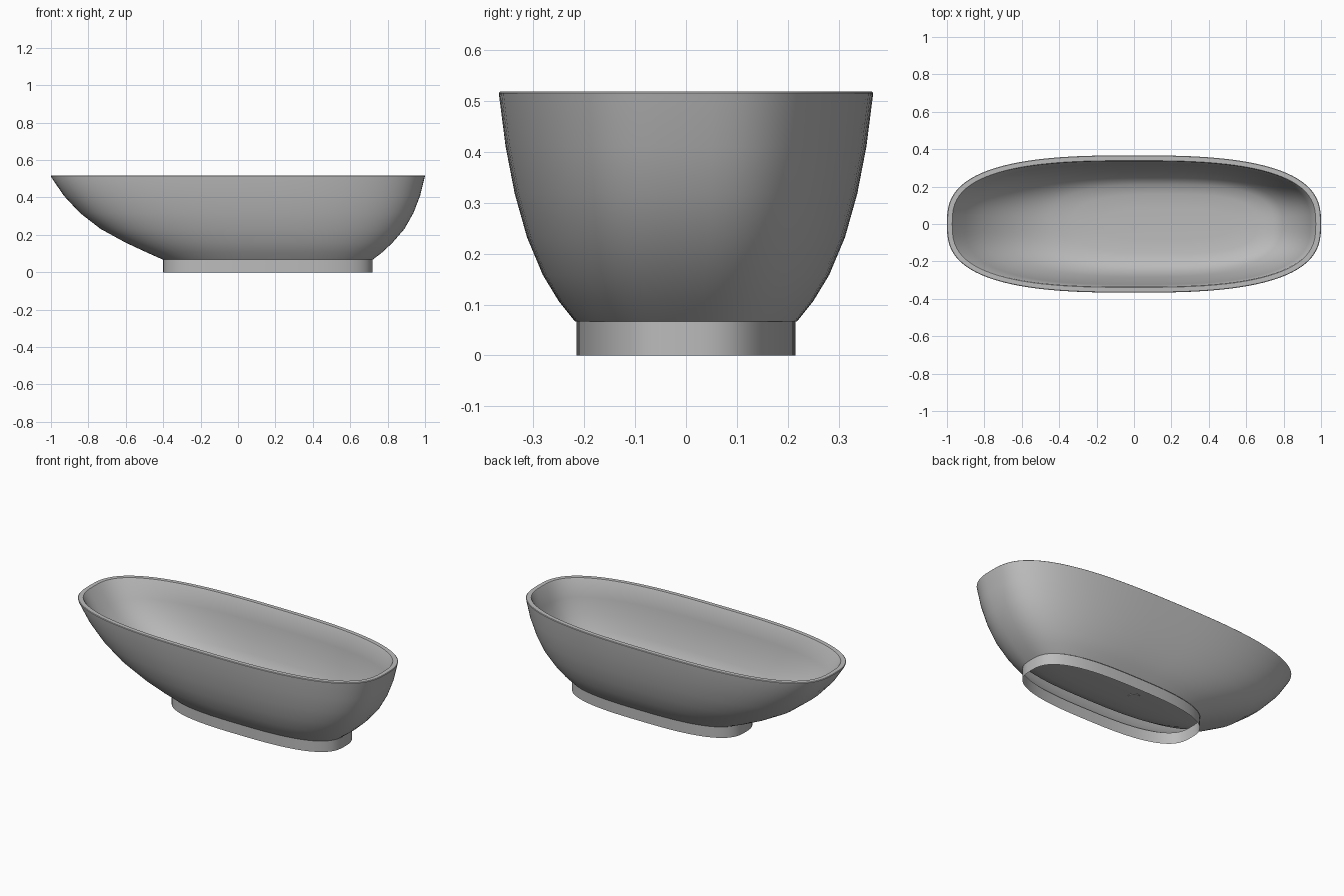
import bpy, bmesh, math

if "Cube" in bpy.data.objects:
    bpy.data.objects.remove(bpy.data.objects["Cube"], do_unlink=True)

SEGMENTS = 96

enamel = bpy.data.materials.new("grey enamel")
enamel.use_nodes = True
enamel.diffuse_color = (0.5, 0.5, 0.5, 1)
enamel.node_tree.nodes["Principled BSDF"].inputs["Base Color"].default_value = (0.5, 0.5, 0.5, 1)


def oval(x0, x1, half_width, z, power=2.8):
    """Points of a squared-off oval spanning x0 to x1 at height z."""
    points = []
    for i in range(SEGMENTS):
        a = 2 * math.pi * i / SEGMENTS
        c, s = math.cos(a), math.sin(a)
        px = math.copysign(abs(c) ** (2 / power), c)
        py = math.copysign(abs(s) ** (2 / power), s)
        points.append(((x0 + x1) / 2 + (x1 - x0) / 2 * px, half_width * py, z))
    return points


def loft(name, rings, cap_start=False, cap_end=False):
    """Skin a stack of rings into one smooth object."""
    bm = bmesh.new()
    loops = [[bm.verts.new(p) for p in ring] for ring in rings]
    for low, high in zip(loops, loops[1:]):
        for i in range(SEGMENTS):
            j = (i + 1) % SEGMENTS
            bm.faces.new((low[i], low[j], high[j], high[i]))
    if cap_start:
        bm.faces.new(loops[0][::-1])
    if cap_end:
        bm.faces.new(loops[-1])
    mesh = bpy.data.meshes.new(name)
    bm.to_mesh(mesh)
    bm.free()
    mesh.materials.append(enamel)
    obj = bpy.data.objects.new(name, mesh)
    bpy.context.collection.objects.link(obj)
    bpy.ops.object.select_all(action="DESELECT")
    obj.select_set(True)
    bpy.context.view_layer.objects.active = obj
    bpy.ops.object.shade_smooth_by_angle(angle=math.radians(40))


# Shell profile: sloping end, upright end, half width, height
profile = [
    (-0.40, 0.72, 0.218, 0.067),
    (-0.49, 0.772, 0.25, 0.107),
    (-0.60, 0.826, 0.281, 0.158),
    (-0.735, 0.89, 0.312, 0.232),
    (-0.845, 0.938, 0.336, 0.317),
    (-0.932, 0.974, 0.354, 0.41),
    (-0.998, 0.998, 0.3665, 0.508),
]
outer = [oval(*p) for p in profile]

# Rim, then the inside wall running back down to a raised floor
rim = [oval(-1.0, 1.0, 0.367, 0.515), oval(-0.997, 0.997, 0.364, 0.518),
       oval(-0.972, 0.972, 0.339, 0.518), oval(-0.968, 0.968, 0.335, 0.513)]
T = 0.03
inner = [oval(x0 + T, x1 - T, w - T, z) for x0, x1, w, z in reversed(profile[2:-1])]
floor = [oval(-0.45, 0.745, 0.213, 0.125), oval(-0.33, 0.66, 0.16, 0.111),
         oval(-0.17, 0.52, 0.085, 0.106)]
loft("tub_shell", outer + rim + inner + floor, cap_end=True)

# Open skirt under the shell
loft("base_skirt", [oval(-0.40, 0.72, 0.215, 0), oval(-0.40, 0.72, 0.215, 0.068)])

# Drain: a thin round plate set through the floor
R = 0.033
loft("drain", [oval(-R, R, R, 0.102, 2), oval(-R, R, R, 0.109, 2)], True, True)
